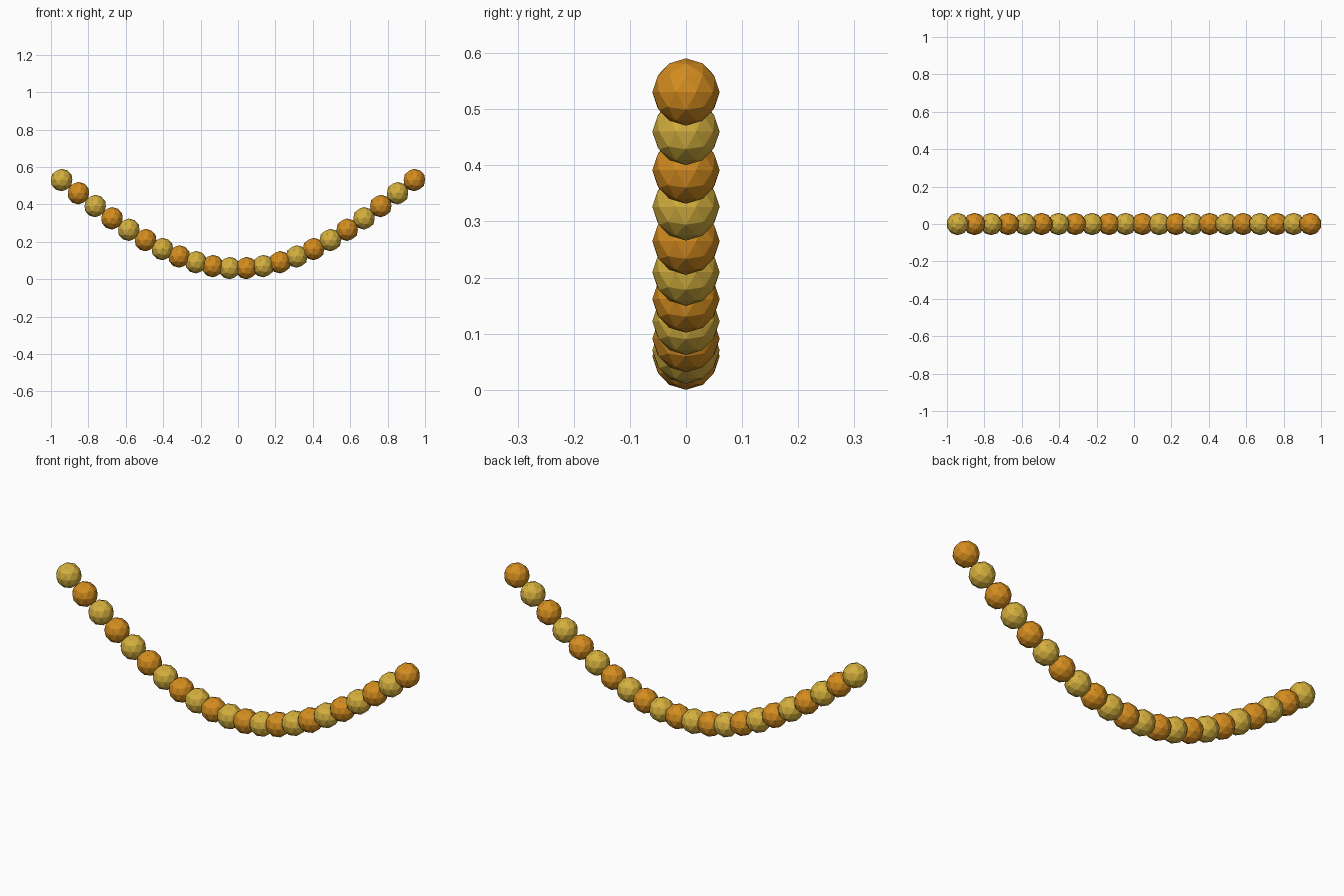
import bpy, math

if "Cube" in bpy.data.objects:
    bpy.data.objects.remove(bpy.data.objects["Cube"])

COUNT = 22      # beads on the garland
RADIUS = 0.06
HALF = 1 - RADIUS * 0.951   # low-poly bead is slightly narrower along x
SAG = 0.472


def material(name, colour):
    m = bpy.data.materials.new(name)
    m.diffuse_color = (*colour, 1)
    m.use_nodes = True
    m.node_tree.nodes["Principled BSDF"].inputs["Base Color"].default_value = m.diffuse_color
    return m


gold = material("pale gold", (0.658, 0.429, 0.048))
orange = material("amber orange", (0.66, 0.266, 0.014))

# Alternating beads hanging along a half sine wave
lowest = math.sin(math.pi * (COUNT // 2) / (COUNT - 1))
for i in range(COUNT):
    t = i / (COUNT - 1)
    z = RADIUS + SAG * (lowest - math.sin(math.pi * t))
    bpy.ops.mesh.primitive_ico_sphere_add(
        subdivisions=2, radius=RADIUS, location=(HALF * (2 * t - 1), 0, z))
    bead = bpy.context.object
    bead.name = f"bead_{i + 1:02d}"
    bead.data.materials.append(orange if i % 2 else gold)
